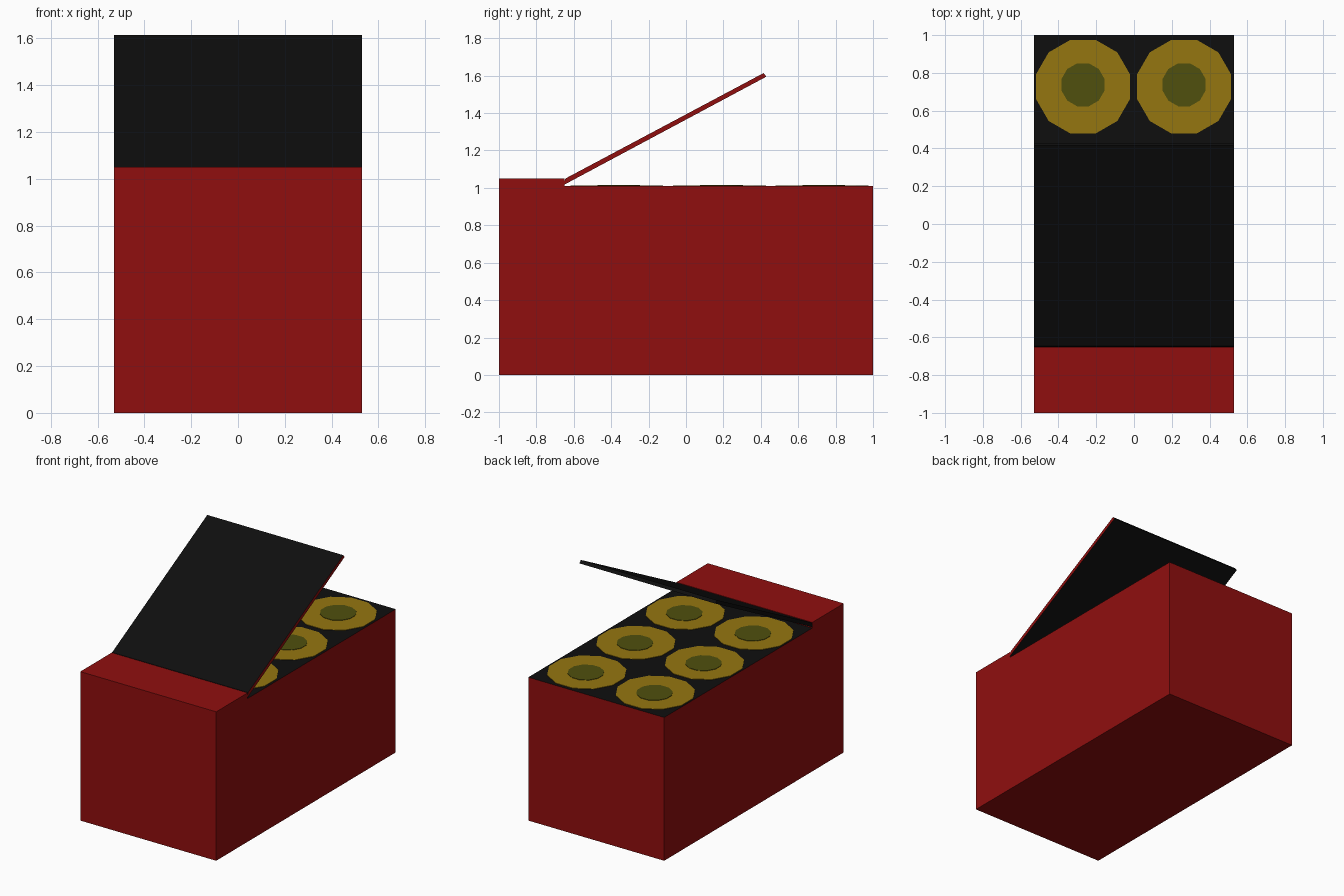
import bpy, bmesh, math
from mathutils import Matrix

if "Cube" in bpy.data.objects:
    bpy.data.objects.remove(bpy.data.objects["Cube"])


def material(name, rgb):
    m = bpy.data.materials.new(name)
    m.diffuse_color = (*rgb, 1)
    m.use_nodes = True
    m.node_tree.nodes["Principled BSDF"].inputs["Base Color"].default_value = m.diffuse_color
    return m


RED = material("dark red", (0.28, 0.0045, 0.0045))
BLACK = material("black", (0.0045, 0.0045, 0.0045))
GOLD = material("brass gold", (0.30, 0.18, 0.005))
OLIVE = material("olive", (0.08, 0.08, 0.004))


def finish(bm, name, mats, rule=None):
    bmesh.ops.recalc_face_normals(bm, faces=bm.faces[:])
    bm.normal_update()
    if rule:
        for f in bm.faces:
            f.material_index = rule(f)
    me = bpy.data.meshes.new(name)
    bm.to_mesh(me)
    bm.free()
    for m in mats:
        me.materials.append(m)
    ob = bpy.data.objects.new(name, me)
    bpy.context.collection.objects.link(ob)
    return ob


def side_profile(name, pts, mats, rule=None, half=0.53):
    """Extrude a (y, z) outline across the width of the box."""
    bm = bmesh.new()
    face = bm.faces.new([bm.verts.new((-half, y, z)) for y, z in pts])
    ext = bmesh.ops.extrude_face_region(bm, geom=[face])
    verts = [v for v in ext["geom"] if isinstance(v, bmesh.types.BMVert)]
    bmesh.ops.translate(bm, verts=verts, vec=(2 * half, 0, 0))
    return finish(bm, name, mats, rule)


def disc(name, x, y, z, r, depth, sides, mat):
    bm = bmesh.new()
    bmesh.ops.create_cone(
        bm, cap_ends=True, segments=sides, radius1=r, radius2=r, depth=depth,
        matrix=Matrix.Translation((x, y, z + depth / 2))
        @ Matrix.Rotation(math.pi / sides, 4, 'Z'))
    return finish(bm, name, [mat])


# Box body with the raised front ledge; the sunken top is black
side_profile("box_body",
             [(-1, 0), (1, 0), (1, 1.01), (-0.65, 1.01), (-0.65, 1.05), (-1, 1.05)],
             [RED, BLACK],
             lambda f: int(f.normal.z > 0.9 and f.calc_center_median().y > 0))

# Open lid, black except for its right edge
side_profile("lid",
             [(-0.655, 1.015), (0.43, 1.595), (0.415, 1.614), (-0.645, 1.05)],
             [BLACK, RED],
             lambda f: int(f.normal.x > 0.9))

# Rows of round ends: gold plate with an olive centre
for row, y in enumerate((0.727, 0.18, -0.37)):
    for side, x in (("left", -0.27), ("right", 0.265)):
        disc(f"round_rim_{side}_{row}", x, y, 1.009, 0.257, 0.004, 12, GOLD)
        disc(f"round_centre_{side}_{row}", x, y + 0.01, 1.011, 0.118, 0.005, 12, OLIVE)
